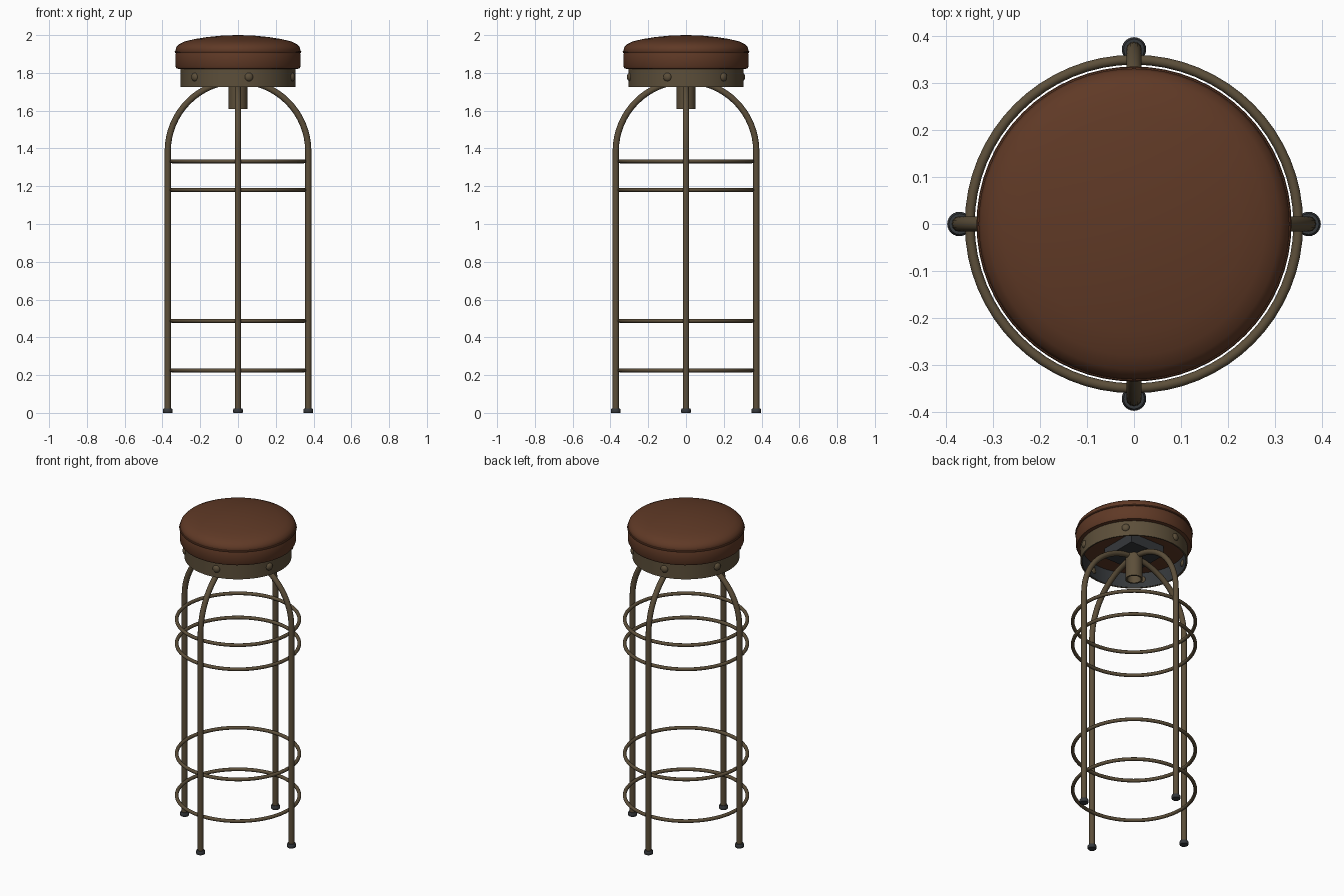
import bpy, bmesh, math
from mathutils import Vector, Matrix

if "Cube" in bpy.data.objects:
    bpy.data.objects.remove(bpy.data.objects["Cube"])


def mat(name, rgb):
    m = bpy.data.materials.new(name)
    m.diffuse_color = (*rgb, 1)
    m.use_nodes = True
    m.node_tree.nodes["Principled BSDF"].inputs["Base Color"].default_value = m.diffuse_color
    return m


LEATHER = mat("brown leather", (0.115, 0.041, 0.019))
METAL = mat("aged bronze metal", (0.108, 0.078, 0.042))
DARK = mat("dark grey", (0.036, 0.04, 0.044))


def finish(ob, material, angle=40):
    ob.data.materials.clear()
    ob.data.materials.append(material)
    bpy.ops.object.select_all(action='DESELECT')
    ob.select_set(True)
    bpy.context.view_layer.objects.active = ob
    bpy.ops.object.shade_smooth_by_angle(angle=math.radians(angle))
    return ob


def lathe(name, profile, material, n=64, closed=False, at=(0, 0, 0), angle=40):
    """Spin an (r, z) profile about the z axis."""
    bm = bmesh.new()
    rings = []
    for r, z in profile:
        if r < 1e-6:
            rings.append([bm.verts.new((0, 0, z))] * n)
        else:
            rings.append([bm.verts.new((r * math.cos(2 * math.pi * i / n),
                                        r * math.sin(2 * math.pi * i / n), z)) for i in range(n)])
    pairs = list(zip(rings, rings[1:]))
    if closed:
        pairs.append((rings[-1], rings[0]))
    for a, b in pairs:
        for i in range(n):
            j = (i + 1) % n
            vs = list(dict.fromkeys([a[i], a[j], b[j], b[i]]))
            bm.faces.new(vs)
    bmesh.ops.recalc_face_normals(bm, faces=bm.faces)
    me = bpy.data.meshes.new(name)
    bm.to_mesh(me)
    bm.free()
    ob = bpy.data.objects.new(name, me)
    ob.location = at
    bpy.context.collection.objects.link(ob)
    return finish(ob, material, angle)


def tube(name, pts, radius, material):
    """Round tube along a path lying in a vertical plane."""
    cu = bpy.data.curves.new(name, 'CURVE')
    cu.dimensions = '3D'
    cu.bevel_depth = radius
    cu.bevel_resolution = 4
    cu.use_fill_caps = True
    sp = cu.splines.new('POLY')
    sp.points.add(len(pts) - 1)
    for p, c in zip(sp.points, pts):
        p.co = (*c, 1)
    ob = bpy.data.objects.new(name, cu)
    bpy.context.collection.objects.link(ob)
    bpy.ops.object.select_all(action='DESELECT')
    ob.select_set(True)
    bpy.context.view_layer.objects.active = ob
    bpy.ops.object.convert(target='MESH')
    return finish(bpy.context.object, material)


# Cushion: straight side wall, piped seam, domed top
lathe("seat_cushion", [(0, 1.822), (0.305, 1.82), (0.325, 1.823), (0.331, 1.835), (0.331, 1.90),
                       (0.328, 1.908), (0.331, 1.92), (0.326, 1.937), (0.31, 1.953), (0.28, 1.967),
                       (0.23, 1.979), (0.16, 1.990), (0.08, 1.998), (0, 2.0)], LEATHER)
bpy.ops.mesh.primitive_torus_add(location=(0, 0, 1.911), major_radius=0.329, minor_radius=0.0065,
                                 major_segments=64, minor_segments=8)
bpy.context.object.name = "seat_piping"
finish(bpy.context.object, LEATHER)

# Metal band under the cushion, with a dark lining
lathe("seat_band", [(0.305, 1.725), (0.305, 1.822), (0.298, 1.822), (0.298, 1.725)], METAL, closed=True)
lathe("band_lining", [(0.2975, 1.727), (0.2975, 1.82), (0.2955, 1.82), (0.2955, 1.727)], DARK, closed=True)

# Rivets around the band
for k in range(6):
    a = math.radians(-79 + 60 * k)
    bpy.ops.mesh.primitive_uv_sphere_add(segments=16, ring_count=10, radius=0.023,
                                         location=(0.302 * math.cos(a), 0.302 * math.sin(a), 1.778),
                                         rotation=(0, 0, a))
    ob = bpy.context.object
    ob.scale = (0.7, 1, 1)
    ob.name = f"band_rivet_{k + 1}"
    finish(ob, METAL)

# Mounting plate and hollow centre post
bpy.ops.mesh.primitive_cube_add(size=1, location=(0, 0, 1.79))
plate = bpy.context.object
plate.name = "mounting_plate"
plate.scale = (0.24, 0.24, 0.06)
finish(plate, DARK)
lathe("centre_post", [(0.05, 1.61), (0.05, 1.765), (0.04, 1.765), (0.04, 1.61)], METAL, n=32, closed=True)

# Two arched hoops, each making a pair of legs
R, SPRING = 0.372, 1.385
arch = [(R, 0.01)] + [(R * math.cos(math.pi * i / 32), SPRING + R * math.sin(math.pi * i / 32))
                      for i in range(33)] + [(-R, 0.01)]
tube("side_leg_hoop", [(u, 0, z) for u, z in arch], 0.0165, METAL)
tube("front_back_leg_hoop", [(0, u, z) for u, z in arch], 0.0165, METAL)

# Rubber feet
for name, x, y in (("right", R, 0), ("left", -R, 0), ("front", 0, -R), ("back", 0, R)):
    lathe(name + "_foot", [(0, 0), (0.024, 0), (0.026, 0.004), (0.026, 0.017), (0.022, 0.024), (0, 0.024)],
          DARK, n=24, at=(x, y, 0))

# Ring rails
for k, z in enumerate((0.225, 0.487, 1.18, 1.332)):
    bpy.ops.mesh.primitive_torus_add(location=(0, 0, z), major_radius=0.35, minor_radius=0.0105,
                                     major_segments=64, minor_segments=12)
    bpy.context.object.name = f"ring_rail_{k + 1}"
    finish(bpy.context.object, METAL)
